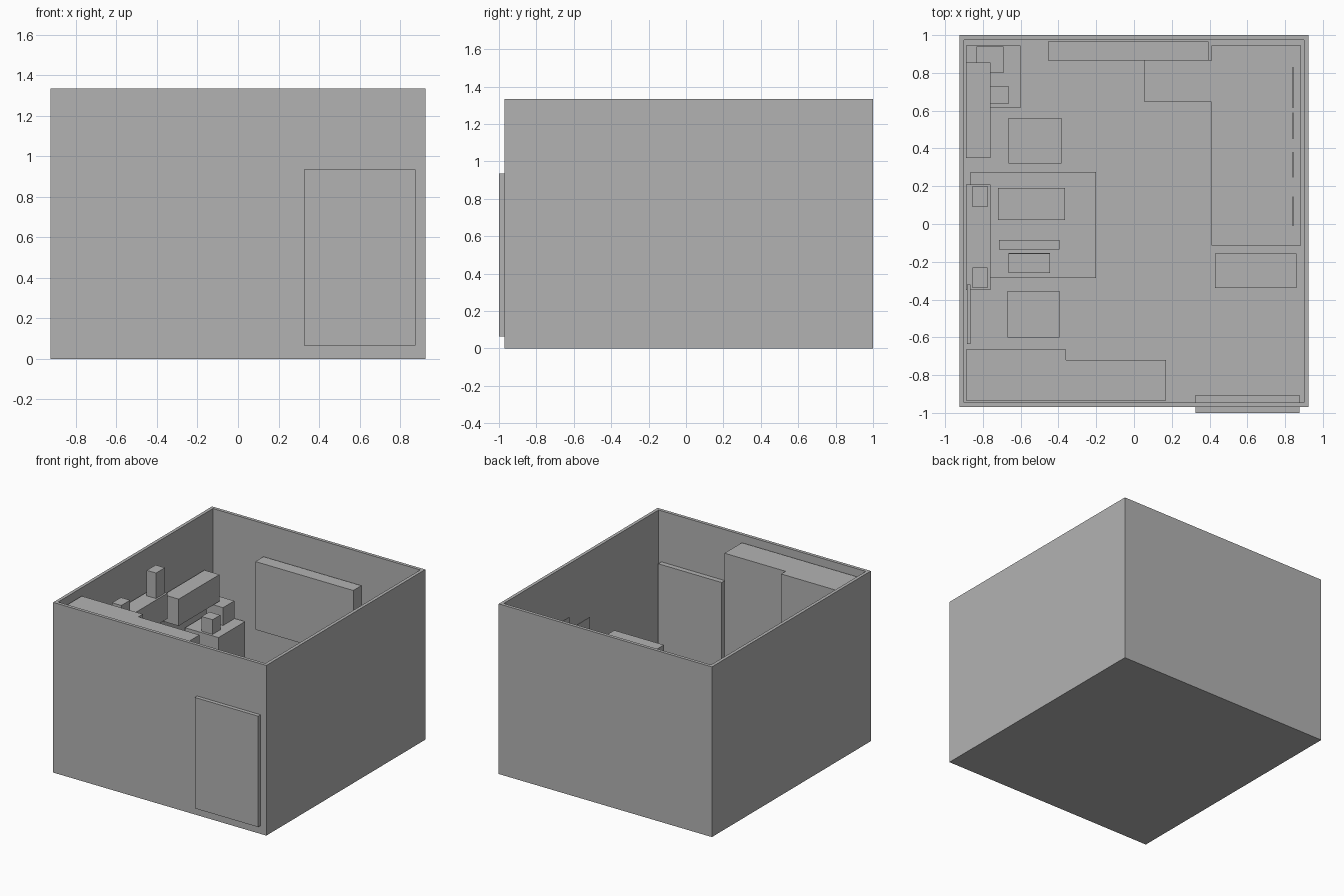
import bpy
import bmesh

if "Cube" in bpy.data.objects:
    bpy.data.objects.remove(bpy.data.objects["Cube"])

grey = bpy.data.materials.new("plain_grey")
grey.diffuse_color = (0.45, 0.45, 0.45, 1.0)
grey.use_nodes = True
grey.node_tree.nodes["Principled BSDF"].inputs["Base Color"].default_value = grey.diffuse_color

FLOOR = 0.067      # top of floor slab
DESK = 0.39        # desk top height
SIDEBOARD = 0.54   # sideboard top height
SHELF = 1.0        # wall cupboard top height


def finish(name, bm):
    bmesh.ops.recalc_face_normals(bm, faces=bm.faces)
    mesh = bpy.data.meshes.new(name)
    bm.to_mesh(mesh)
    bm.free()
    mesh.materials.append(grey)
    obj = bpy.data.objects.new(name, mesh)
    bpy.context.collection.objects.link(obj)
    return obj


def box(name, x, y, z):
    """Box spanning three (low, high) ranges."""
    bm = bmesh.new()
    bmesh.ops.create_cube(bm, size=1.0)
    for v in bm.verts:
        v.co = [r[0] if c < 0 else r[1] for c, r in zip(v.co, (x, y, z))]
    return finish(name, bm)


# Open-topped room: a block whose top is inset and pushed down to the floor
bm = bmesh.new()
bmesh.ops.create_cube(bm, size=1.0)
for v in bm.verts:
    v.co = (0.925 if v.co.x > 0 else -0.925,
            1.0 if v.co.y > 0 else -0.97,
            1.335 if v.co.z > 0 else 0.0)
top = max(bm.faces, key=lambda f: f.calc_center_median().z)
bmesh.ops.inset_individual(bm, faces=[top], thickness=0.036)
well = bmesh.ops.extrude_discrete_faces(bm, faces=[top])["faces"][0]
for v in well.verts:
    v.co.z = FLOOR
finish("room_shell", bm)

# Door through the front wall
box("door", (0.325, 0.875), (-1.0, -0.905), (0.065, 0.935))

# Tall wardrobes along the front wall
box("deep_wardrobe", (-0.89, -0.36), (-0.935, -0.665), (FLOOR, 1.277))
box("shallow_wardrobe", (-0.36, 0.17), (-0.935, -0.72), (FLOOR, 1.277))

# Bed side
box("bed", (0.41, 0.885), (-0.115, 0.945), (FLOOR, 0.33))
box("nightstand", (0.055, 0.41), (0.645, 0.865), (FLOOR, 0.33))
box("foot_cabinet", (0.43, 0.86), (-0.34, -0.155), (FLOOR, 0.633))
box("window_panel", (-0.455, 0.395), (0.865, 0.965), (0.546, 1.08))

# Thin picture plates beside the bed
for i, (y, z) in enumerate([((-0.01, 0.145), (0.72, 0.868)),
                            ((0.245, 0.38), (0.80, 0.965)),
                            ((0.45, 0.59), (0.74, 0.90)),
                            ((0.615, 0.83), (0.78, 0.98))]):
    box(f"picture_{i + 1}", (0.839, 0.845), y, z)

# Desk with the things on it
box("desk", (-0.865, -0.20), (-0.285, 0.275), (FLOOR, DESK))
box("desk_case", (-0.72, -0.365), (0.02, 0.19), (DESK, DESK + 0.06))
box("monitor", (-0.715, -0.395), (-0.135, -0.085), (DESK, DESK + 0.19))
box("laptop_base", (-0.665, -0.445), (-0.26, -0.155), (DESK, DESK + 0.015))
box("laptop_screen", (-0.665, -0.445), (-0.16, -0.153), (DESK, DESK + 0.12))

# Stools at both sides of the desk
for name, x, y in [("front_stool", (-0.67, -0.395), (-0.60, -0.355)),
                   ("rear_stool", (-0.665, -0.385), (0.32, 0.56))]:
    box(name, x, y, (FLOOR, 0.29))

# Wall cupboards on the left wall, with ornaments on one
box("desk_cupboard", (-0.89, -0.76), (-0.35, 0.21), (0.80, SHELF))
box("tall_ornament", (-0.855, -0.775), (0.09, 0.20), (SHELF, 1.20))
box("short_ornament", (-0.855, -0.775), (-0.34, -0.23), (SHELF, 1.11))
box("sideboard_cupboard", (-0.89, -0.76), (0.35, 0.855), (0.69, 0.90))
box("wall_mirror", (-0.885, -0.865), (-0.635, -0.32), (0.68, 1.04))

# Sideboard in the back corner
box("sideboard", (-0.89, -0.60), (0.615, 0.945), (FLOOR, SIDEBOARD))
box("large_canister", (-0.835, -0.69), (0.80, 0.94), (SIDEBOARD, 0.68))
box("small_canister", (-0.76, -0.665), (0.635, 0.73), (SIDEBOARD, 0.655))
